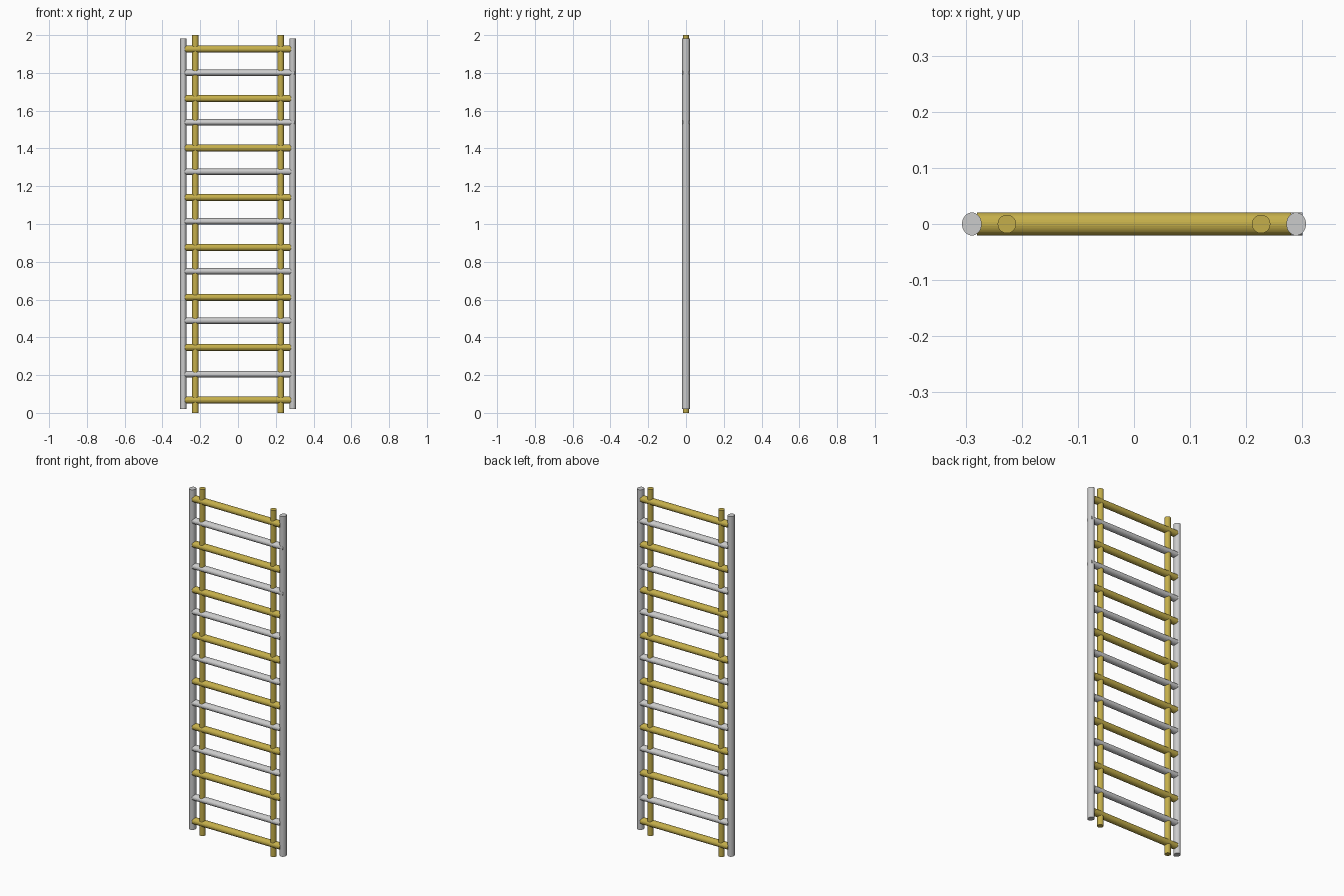
import bpy
from math import pi

if "Cube" in bpy.data.objects:
    bpy.data.objects.remove(bpy.data.objects["Cube"])

SIDES = 32

gold = bpy.data.materials.new("gold")
gold.diffuse_color = (0.56, 0.43, 0.07, 1)
gold.use_nodes = True
gold.node_tree.nodes["Principled BSDF"].inputs["Base Color"].default_value = gold.diffuse_color


def finish(obj, name, mat):
    obj.name = name
    if mat:
        obj.data.materials.append(mat)
    bpy.ops.object.transform_apply(location=False, rotation=True, scale=True)
    return obj


def post(name, x, z0, z1, rx, ry, mat=None):
    bpy.ops.mesh.primitive_cylinder_add(vertices=SIDES, radius=1, depth=1,
                                        location=(x, 0, (z0 + z1) / 2))
    obj = bpy.context.object
    obj.scale = (rx, ry, z1 - z0)
    return finish(obj, name, mat)


def rung(name, z, x0, x1, ry, rz, mat=None):
    bpy.ops.mesh.primitive_cylinder_add(vertices=SIDES, radius=1, depth=1,
                                        location=((x0 + x1) / 2, 0, z),
                                        rotation=(0, pi / 2, 0))
    obj = bpy.context.object
    obj.scale = (rz, ry, x1 - x0)
    return finish(obj, name, mat)


# Paired uprights: grey outside, gold inside
for side, s in (("left", -1), ("right", 1)):
    post(f"outer_post_{side}", s * 0.289, 0.02, 1.983, 0.0175, 0.0205)
    post(f"inner_post_{side}", s * 0.2265, 0, 2, 0.0165, 0.0165, gold)

# Gold rungs
for i, z in enumerate((0.068, 0.347, 0.612, 0.876, 1.14, 1.402, 1.664, 1.926)):
    rung(f"gold_rung_{i + 1}", z, -0.28, 0.28, 0.0205, 0.0185, gold)

# Grey rungs; two upper ones run through the right post
for i, z in enumerate((0.204, 0.488, 0.75, 1.014, 1.277, 1.538, 1.80)):
    end = 0.30 if z > 1.5 else 0.28
    rung(f"grey_rung_{i + 1}", z, -0.28, end, 0.0205, 0.017)
